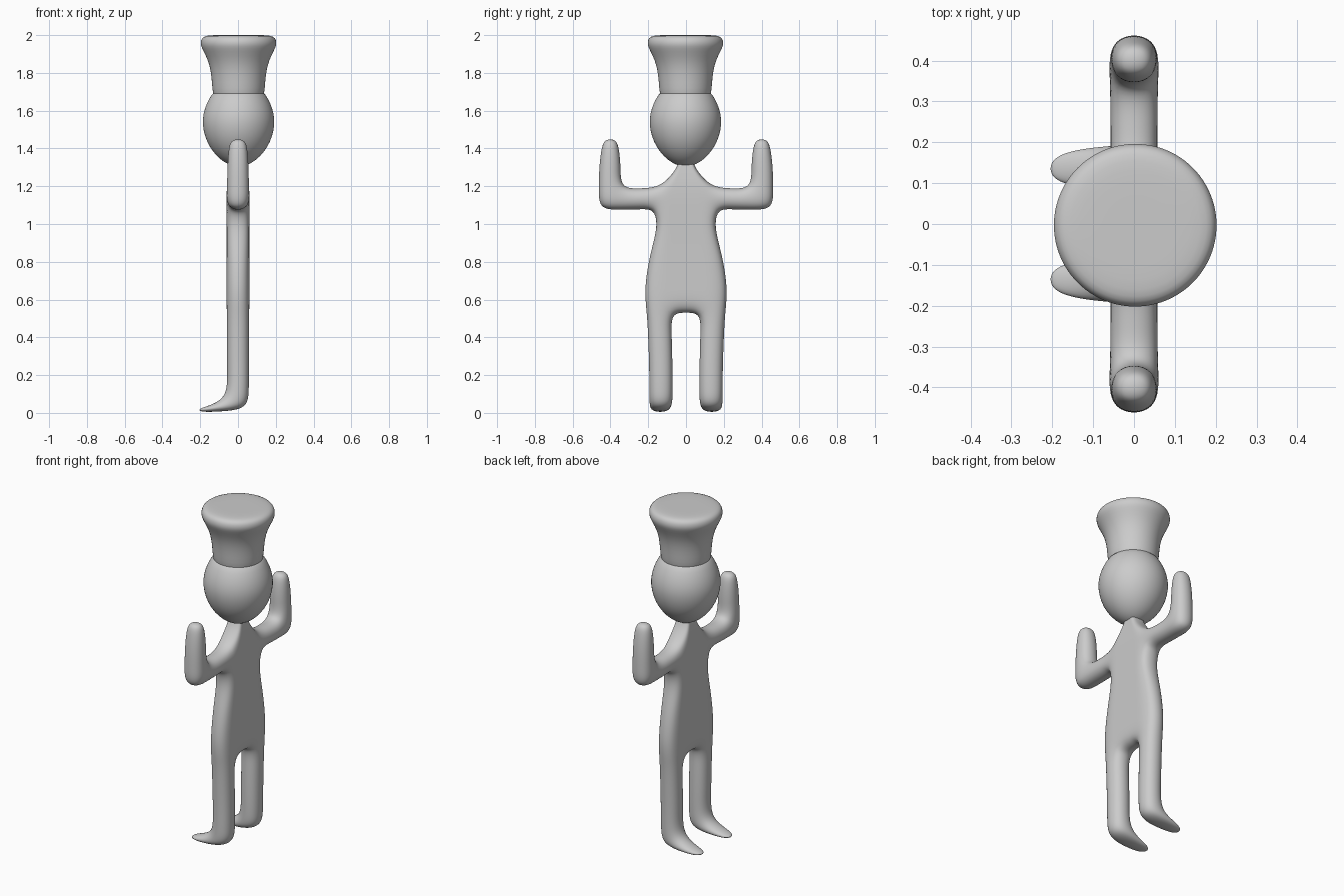
import bpy, bmesh, math

if "Cube" in bpy.data.objects:
    bpy.data.objects.remove(bpy.data.objects["Cube"])

grey = bpy.data.materials.new("light grey")
grey.diffuse_color = (0.6, 0.6, 0.6, 1)
grey.use_nodes = True
grey.node_tree.nodes["Principled BSDF"].inputs["Base Color"].default_value = grey.diffuse_color


def finish(bm, name, levels):
    """Turn a bmesh into a smooth object with subdivision."""
    bmesh.ops.recalc_face_normals(bm, faces=bm.faces)
    for f in bm.faces:
        f.smooth = True
    me = bpy.data.meshes.new(name)
    bm.to_mesh(me)
    bm.free()
    me.materials.append(grey)
    ob = bpy.data.objects.new(name, me)
    bpy.context.collection.objects.link(ob)
    if name == "body":
        mir = ob.modifiers.new("mirror", 'MIRROR')
        mir.use_axis = (False, True, False)
        mir.merge_threshold = 0.0005
    sub = ob.modifiers.new("subdivision", 'SUBSURF')
    sub.levels = sub.render_levels = levels
    return ob


def lathe(name, profile, segments=48):
    """Revolve (radius, z) points; zero radius closes an end."""
    bm = bmesh.new()
    rings = []
    for r, z in profile:
        n = 1 if r == 0 else segments
        rings.append([bm.verts.new((0.003 + r * math.cos(2 * math.pi * i / segments),
                                    -0.003 + r * math.sin(2 * math.pi * i / segments), z))
                      for i in range(n)])
    for a, b in zip(rings, rings[1:]):
        for i in range(segments):
            j = (i + 1) % segments
            vs = [a[i % len(a)], a[j % len(a)], b[j % len(b)], b[i % len(b)]]
            bm.faces.new(list(dict.fromkeys(vs)))
    return finish(bm, name, 1)


# egg-shaped head
lathe("head", [(0, 1.304), (0.035, 1.308), (0.075, 1.326), (0.115, 1.358), (0.152, 1.405),
               (0.179, 1.462), (0.192, 1.53), (0.187, 1.585), (0.17, 1.638),
               (0.141, 1.69), (0.12, 1.705), (0, 1.71)])

# tall flared hat
lathe("hat", [(0.125, 1.66), (0.137, 1.69), (0.141, 1.75), (0.147, 1.81), (0.161, 1.865),
              (0.186, 1.915), (0.199, 1.942), (0.201, 1.962), (0.195, 1.984),
              (0.178, 1.996), (0.14, 2.0), (0.07, 2.0), (0, 2.0)])

# body cage: each point is a front/back pair of corners, (y, front x, front z, back x, back z)
points, quads = [], []


def pt(y, z, t=0.063):
    points.append((y, -t, z, t, z))
    return len(points) - 1


def pair(y, xf, zf, xb, zb):
    points.append((y, xf, zf, xb, zb))
    return len(points) - 1


def strip(rows):
    """Join neighbouring rows of point ids with quads."""
    for a, b in zip(rows, rows[1:]):
        for k in range(len(a) - 1):
            quads.append((a[k], a[k + 1], b[k + 1], b[k]))


# torso from neck to crotch: z, inner column y, outer column y, half thickness
torso = []
for z, i, w, t in [(1.37, 0.015, 0.032, 0.035), (1.30, 0.02, 0.042, 0.045),
                   (1.20, 0.06, 0.13, 0.061), (1.075, 0.07, 0.168, 0.061),
                   (0.98, 0.07, 0.153, 0.06), (0.84, 0.075, 0.196, 0.06),
                   (0.655, 0.08, 0.228, 0.062), (0.525, 0.075, 0.212, 0.063)]:
    torso.append([pt(0, z, t), pt(i, z, t), pt(w, z, t)])
strip(torso)

# leg, turning forward into a pointed foot
leg = [torso[-1][1:]]
for z, i, w in [(0.41, 0.07, 0.206), (0.25, 0.066, 0.2)]:
    leg.append([pt(i, z), pt(w, z)])
for i, w, xf, zf, xb, zb in [(0.066, 0.199, -0.061, 0.135, 0.063, 0.115),
                             (0.066, 0.199, -0.085, 0.078, 0.056, 0.018),
                             (0.082, 0.192, -0.145, 0.042, -0.09, 0.005),
                             (0.105, 0.166, -0.214, 0.022, -0.208, 0.003)]:
    leg.append([pair(i, xf, zf, xb, zb), pair(w, xf, zf, xb, zb)])
strip(leg)

# upper arm going outward, then raised forearm above the elbow block
shoulder = [torso[2][2], torso[3][2]]
mid = [pt(0.24, 1.193), pt(0.24, 1.073)]
elbow_in = [pt(0.342, 1.192), pt(0.342, 1.071)]
elbow_out = [pt(0.467, 1.192), pt(0.467, 1.071)]
strip([shoulder, mid, elbow_in, elbow_out])
forearm = [[elbow_in[0], elbow_out[0]]]
for z, a, b, t in [(1.30, 0.34, 0.465, 0.061), (1.40, 0.35, 0.452, 0.055),
                   (1.452, 0.368, 0.434, 0.038)]:
    forearm.append([pt(a, z, t), pt(b, z, t)])
strip(forearm)

# skin the half body: front, back and the rim between them
bm = bmesh.new()
front = [bm.verts.new((p[1], p[0], p[2])) for p in points]
back = [bm.verts.new((p[3], p[0], p[4])) for p in points]
edges = {}
for q in quads:
    bm.faces.new([front[k] for k in q])
    bm.faces.new([back[k] for k in reversed(q)])
    for a, b in zip(q, q[1:] + q[:1]):
        edges.setdefault(frozenset((a, b)), []).append((a, b))
for uses in edges.values():
    a, b = uses[0]
    on_middle = points[a][0] == 0 and points[b][0] == 0
    if len(uses) == 1 and not on_middle:
        bm.faces.new((front[b], front[a], back[a], back[b]))
finish(bm, "body", 3)
